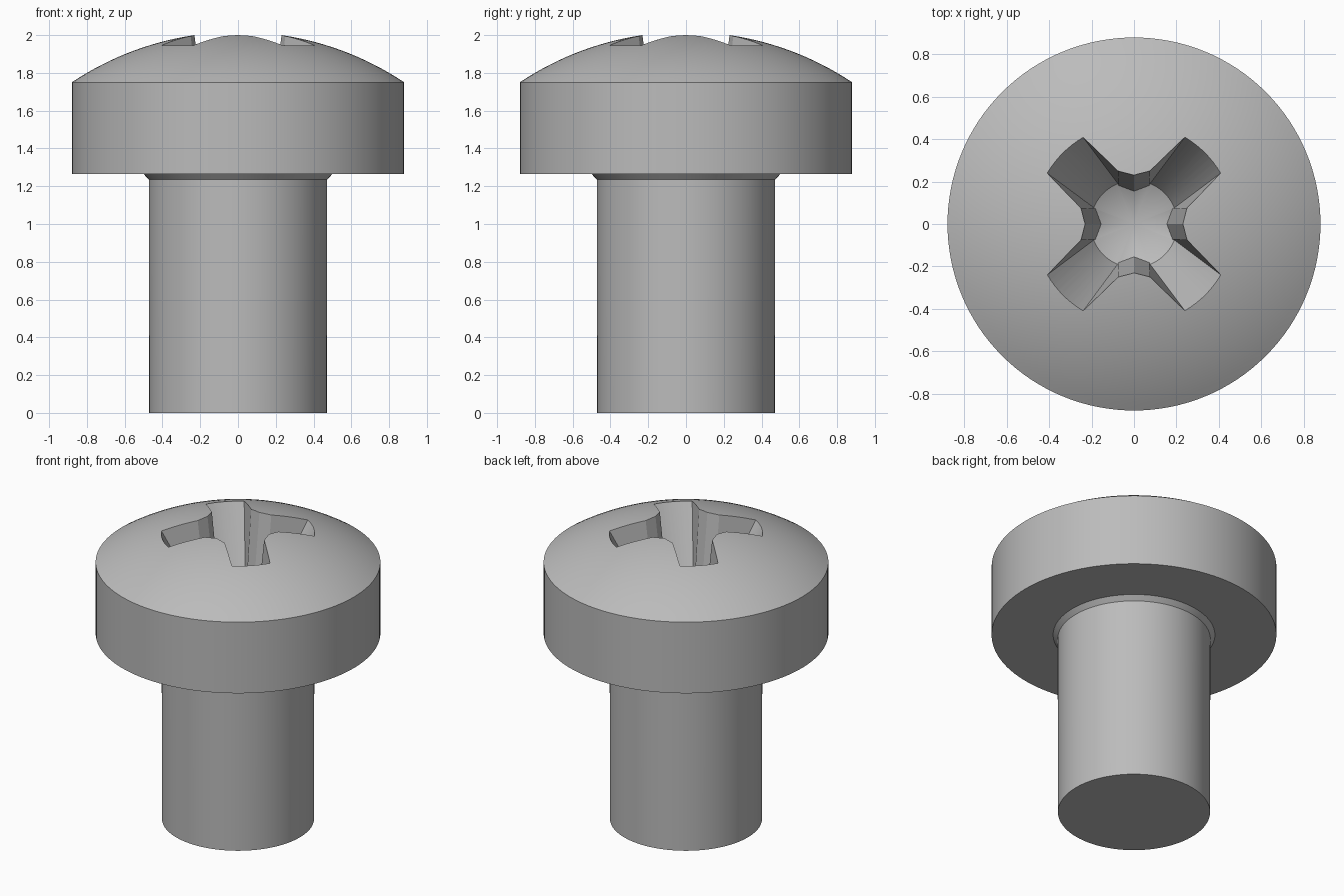
import bpy
import bmesh
from math import sin, cos, asin, pi, radians, sqrt
from mathutils import Vector

cube = bpy.data.objects.get("Cube")
if cube:
    bpy.data.objects.remove(cube)

SEGMENTS = 128
HEAD_R, HEAD_LOW, HEAD_EDGE = 0.88, 1.265, 1.75
DOME_R = 1.585

steel = bpy.data.materials.new("steel_grey")
steel.use_nodes = True
GREY = (0.5, 0.5, 0.5, 1)
steel.diffuse_color = GREY
steel.node_tree.nodes["Principled BSDF"].inputs["Base Color"].default_value = GREY


def make_object(name, bm):
    bmesh.ops.remove_doubles(bm, verts=bm.verts, dist=1e-5)
    bmesh.ops.recalc_face_normals(bm, faces=bm.faces)
    mesh = bpy.data.meshes.new(name)
    bm.to_mesh(mesh)
    bm.free()
    mesh.materials.append(steel)
    obj = bpy.data.objects.new(name, mesh)
    bpy.context.collection.objects.link(obj)
    return obj


def loft(bm, rings):
    """Skin a list of equally long closed rings with quads."""
    for low, high in zip(rings, rings[1:]):
        n = len(low)
        for i in range(n):
            j = (i + 1) % n
            bm.faces.new((low[i], low[j], high[j], high[i]))


# Screw body: shank, small neck flare, head wall and domed top
profile = [(0.47, 0), (0.472, 1.235), (0.5, HEAD_LOW), (HEAD_R, HEAD_LOW), (HEAD_R, HEAD_EDGE)]
dome_base = HEAD_EDGE - sqrt(DOME_R ** 2 - HEAD_R ** 2)
rim_angle = asin(HEAD_R / DOME_R)
for k in range(1, 20):
    a = rim_angle * (1 - k / 20)
    profile.append((DOME_R * sin(a), dome_base + DOME_R * cos(a)))

bm = bmesh.new()
rings = [[bm.verts.new((r * cos(2 * pi * i / SEGMENTS), r * sin(2 * pi * i / SEGMENTS), z))
          for i in range(SEGMENTS)] for r, z in profile]
loft(bm, rings)
bm.faces.new(rings[0])
bm.faces.new(rings[-1])
screw = make_object("screw_body", bm)


# Cross recess: a four-winged plug that narrows towards a conical floor
def cross_section(inner, shoulder, tip_r, half_width):
    """Outline of the cross: inner corner, shoulder, wing tip arc, shoulder."""
    points = []
    spread = asin(half_width / tip_r)
    for quarter in range(4):
        start = quarter * pi / 2
        polar = [(inner, 0), shoulder]
        polar += [(tip_r, pi / 4 + spread * (k / 4 - 1)) for k in range(9)]
        polar.append((shoulder[0], pi / 2 - shoulder[1]))
        points += [Vector((r * cos(start + a), r * sin(start + a))) for r, a in polar]
    return points


FLOOR_Z, MOUTH_Z, TOP_Z = 1.41, 1.945, 2.1
floor = cross_section(0.155, (0.195, 0.375), 0.205, 0.081)
mouth = cross_section(0.223, (0.256, 0.3), 0.475, 0.12)
stretch = (TOP_Z - FLOOR_Z) / (MOUTH_Z - FLOOR_Z)
top = [f.lerp(m, stretch) for f, m in zip(floor, mouth)]

bm = bmesh.new()
low = [bm.verts.new((p.x, p.y, FLOOR_Z - 0.5 * (p.length - 0.205) * -1 - 0.0)) for p in floor]
high = [bm.verts.new((p.x, p.y, TOP_Z)) for p in top]
loft(bm, [low, high])
bm.faces.new(high)
apex = bm.verts.new((0, 0, FLOOR_Z - 0.1))
for i in range(len(low)):
    bm.faces.new((low[i - 1], low[i], apex))
cutter = make_object("recess_cutter", bm)
cutter.hide_render = True

# Cut the recess, then drop the cutter
cut = screw.modifiers.new("recess", 'BOOLEAN')
cut.operation = 'DIFFERENCE'
cut.solver = 'EXACT'
cut.object = cutter
bpy.ops.object.select_all(action='DESELECT')
bpy.context.view_layer.objects.active = screw
screw.select_set(True)
bpy.ops.object.modifier_apply(modifier=cut.name)
bpy.data.objects.remove(cutter)
bpy.ops.object.shade_smooth_by_angle(angle=radians(25))
